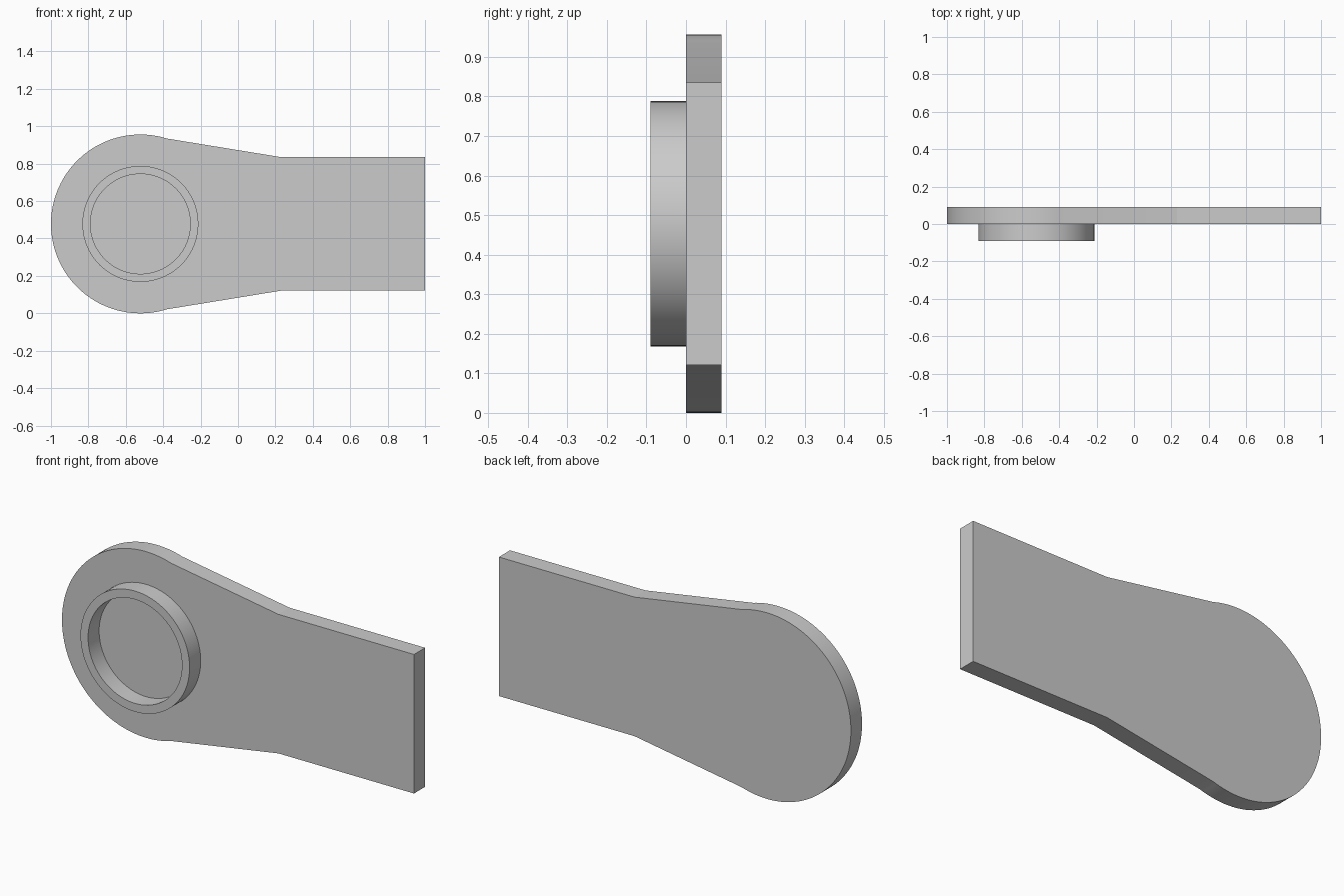
import bpy, bmesh, math

cube = bpy.data.objects.get("Cube")
if cube:
    bpy.data.objects.remove(cube, do_unlink=True)

THICK = 0.09              # plate thickness and ring height
CX, CZ, R = -0.522, 0.478, 0.478
SEGMENTS = 96

grey = bpy.data.materials.new("light grey")
grey.use_nodes = True
colour = (0.6, 0.6, 0.6, 1)
grey.diffuse_color = colour
grey.node_tree.nodes["Principled BSDF"].inputs["Base Color"].default_value = colour


def arc(radius, start, end, count):
    """Points on a circle about the round end's centre, in (x, z)."""
    step = (end - start) / count
    return [(CX + radius * math.cos(start + i * step),
             CZ + radius * math.sin(start + i * step)) for i in range(count + 1)]


def finish(bm, name):
    bmesh.ops.recalc_face_normals(bm, faces=bm.faces)
    mesh = bpy.data.meshes.new(name)
    bm.to_mesh(mesh)
    bm.free()
    mesh.materials.append(grey)
    obj = bpy.data.objects.new(name, mesh)
    bpy.context.collection.objects.link(obj)
    bpy.ops.object.select_all(action='DESELECT')
    obj.select_set(True)
    bpy.context.view_layer.objects.active = obj
    bpy.ops.object.shade_smooth_by_angle(angle=math.radians(8))


# Plate: round head, tapered neck and straight tail, extruded towards the back
join = math.acos(0.142 / R)
half = 0.357
outline = arc(R, join, 2 * math.pi - join, SEGMENTS)
outline += [(0.23, CZ - half), (1, CZ - half), (1, CZ + half), (0.23, CZ + half)]
bm = bmesh.new()
front = bm.faces.new([bm.verts.new((x, 0, z)) for x, z in outline])
back = bmesh.ops.extrude_face_region(bm, geom=[front], use_keep_orig=True)
moved = [v for v in back["geom"] if isinstance(v, bmesh.types.BMVert)]
bmesh.ops.translate(bm, verts=moved, vec=(0, THICK, 0))
finish(bm, "plate")

# Raised ring: open at the plate, which forms its floor
bm = bmesh.new()
section = [(0.31, 0), (0.31, -THICK), (0.267, -THICK), (0.267, 0)]
loops = [[bm.verts.new((x, y, z)) for x, z in arc(r, 0, 2 * math.pi, SEGMENTS)[:-1]]
         for r, y in section]
for a, b in zip(loops, loops[1:]):
    for i in range(SEGMENTS):
        j = (i + 1) % SEGMENTS
        bm.faces.new((a[i], a[j], b[j], b[i]))
finish(bm, "raised_ring")
